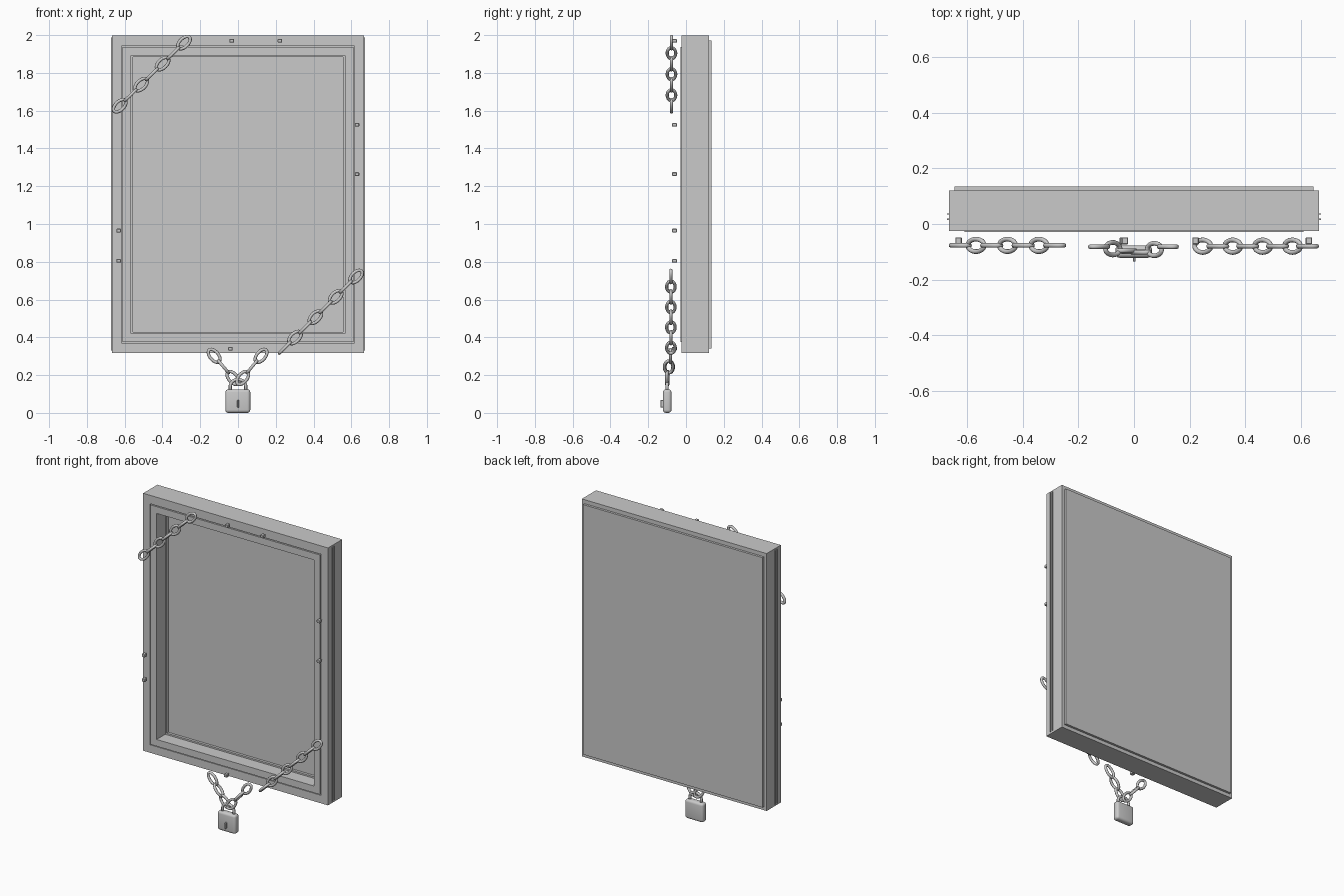
import bpy, bmesh, math
from mathutils import Matrix, Vector

if "Cube" in bpy.data.objects:
    bpy.data.objects.remove(bpy.data.objects["Cube"])

grey = bpy.data.materials.new("metal_grey")
grey.diffuse_color = (0.59, 0.59, 0.59, 1)
grey.use_nodes = True
grey.node_tree.nodes["Principled BSDF"].inputs["Base Color"].default_value = grey.diffuse_color


def finish(name, bm, smooth=False):
    bmesh.ops.recalc_face_normals(bm, faces=bm.faces)
    me = bpy.data.meshes.new(name)
    bm.to_mesh(me)
    bm.free()
    me.materials.append(grey)
    ob = bpy.data.objects.new(name, me)
    bpy.context.collection.objects.link(ob)
    for p in me.polygons:
        p.use_smooth = smooth
    return ob


def box(name, x0, x1, y0, y1, z0, z1, bevel=0.0, segments=1):
    bm = bmesh.new()
    size = Matrix.Diagonal((x1 - x0, y1 - y0, z1 - z0, 1))
    mid = Matrix.Translation(((x0 + x1) / 2, (y0 + y1) / 2, (z0 + z1) / 2))
    bmesh.ops.create_cube(bm, size=1, matrix=mid @ size)
    if bevel:
        bmesh.ops.bevel(bm, geom=bm.edges[:], offset=bevel, segments=segments,
                        profile=0.5, affect='EDGES')
    ob = finish(name, bm)
    if segments > 1:
        bpy.ops.object.select_all(action='DESELECT')
        ob.select_set(True)
        bpy.context.view_layer.objects.active = ob
        bpy.ops.object.shade_smooth_by_angle(angle=math.radians(40))
    return ob


def rect_ring(name, outer, inner, y0, y1):
    """Rectangular ring; outer and inner are (half width, z low, z high)."""
    bm = bmesh.new()
    loops = []
    for (w, lo, hi), y in ((outer, y0), (inner, y0), (inner, y1), (outer, y1)):
        loops.append([bm.verts.new(c) for c in
                      ((-w, y, lo), (w, y, lo), (w, y, hi), (-w, y, hi))])
    for a, b in zip(loops, loops[1:] + loops[:1]):
        for i in range(4):
            j = (i + 1) % 4
            bm.faces.new((a[i], a[j], b[j], b[i]))
    return finish(name, bm)


def tube(name, pts, radius, closed, matrix, sides=10):
    """Round wire swept along a path in the local xz plane."""
    bm = bmesh.new()
    n, rings, side = len(pts), [], Vector((0, 1, 0))
    for i, p in enumerate(pts):
        a = pts[i - 1] if closed or i else p
        b = pts[(i + 1) % n] if closed or i < n - 1 else p
        normal = (b - a).normalized().cross(side)
        ring = []
        for k in range(sides):
            t = math.tau * k / sides
            off = normal * math.cos(t) + side * math.sin(t)
            ring.append(bm.verts.new(matrix @ (p + off * radius)))
        rings.append(ring)
    for i in range(n if closed else n - 1):
        a, b = rings[i], rings[(i + 1) % n]
        for k in range(sides):
            m = (k + 1) % sides
            bm.faces.new((a[k], a[m], b[m], b[k]))
    if not closed:
        bm.faces.new(rings[0])
        bm.faces.new(rings[-1])
    return finish(name, bm, True)


OVAL = [Vector((0.041 * math.cos(math.tau * i / 28), 0,
                0.0225 * math.sin(math.tau * i / 28))) for i in range(28)]


def chain(name, start, end, count):
    """Links alternate between facing front and turned edge-on."""
    start, end = Vector(start), Vector(end)
    d = end - start
    aim = Matrix.Rotation(-math.atan2(d.z, d.x), 4, 'Y')
    for i in range(count):
        pos = Matrix.Translation(start + d * i / (count - 1))
        turn = Matrix.Rotation(math.pi / 2 * (i % 2), 4, 'X')
        tube(f"{name}_link_{i + 1}", OVAL, 0.0085, True, pos @ aim @ turn)


# Outer frame and slightly raised inner frame, with a narrow gap between
rect_ring("outer_frame", (0.667, 0.318, 1.997), (0.616, 0.370, 1.942), -0.025, 0.121)
rect_ring("inner_frame", (0.611, 0.375, 1.937), (0.567, 0.419, 1.893), -0.028, 0.121)
rect_ring("gap_floor", (0.62, 0.366, 1.946), (0.60, 0.386, 1.926), -0.012, 0.1)
rect_ring("inner_lip", (0.569, 0.417, 1.895), (0.557, 0.429, 1.883), 0.06, 0.1)
for s, label in ((-1, "left"), (1, "right")):
    for y in (0.015, 0.034):
        x = sorted((s * 0.66, s * 0.673))
        box(f"{label}_side_ridge", x[0], x[1], y, y + 0.004, 0.33, 1.987)

# Recessed panel and backing board
box("recessed_panel", -0.58, 0.58, 0.077, 0.121, 0.41, 1.905)
box("back_board", -0.647, 0.647, 0.12, 0.136, 0.341, 1.971)

# Corner chains
chain("upper_chain", (-0.626, -0.077, 1.626), (-0.286, -0.077, 1.96), 7)
chain("lower_chain", (0.625, -0.08, 0.722), (0.248, -0.08, 0.345), 8)

# Small pegs around the frame
PEGS = [(-0.033, 1.97), (0.222, 1.97), (0.63, 1.525), (0.63, 1.264),
        (-0.632, 0.965), (-0.632, 0.805), (-0.04, 0.34)]
for i, (x, z) in enumerate(PEGS):
    box(f"peg_{i + 1}", x - 0.012, x + 0.012, -0.074, -0.048,
        z - 0.01, z + 0.01, 0.003)

# Padlock with its two short chains
chain("padlock_chain_left", (-0.126, -0.082, 0.302), (-0.027, -0.096, 0.185), 3)
chain("padlock_chain_right", (0.122, -0.082, 0.302), (0.025, -0.102, 0.185), 3)
box("padlock_body", -0.067, 0.065, -0.122, -0.077, 0.0, 0.125, 0.016, 4)
box("keyhole_tab", -0.004, 0.006, -0.136, -0.115, 0.028, 0.068, 0.003)
arch = [Vector((0.041 * math.cos(math.pi * i / 16), 0,
                0.142 + 0.035 * math.sin(math.pi * i / 16))) for i in range(17)]
shackle = [Vector((0.041, 0, 0.11))] + arch + [Vector((-0.041, 0, 0.11))]
tube("padlock_shackle", shackle, 0.0085, False,
     Matrix.Translation((0, -0.1, 0)))
